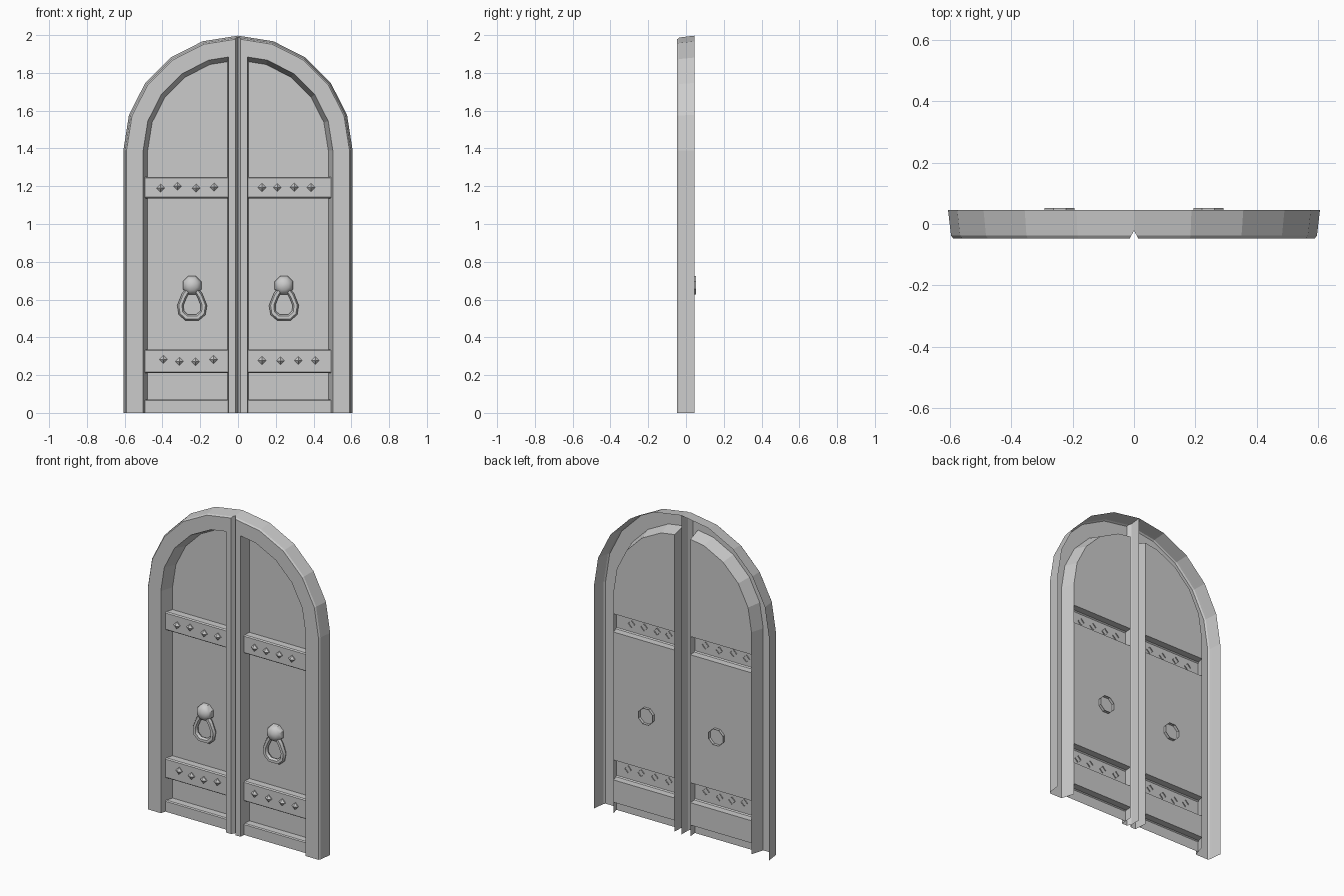
import bpy, bmesh
from math import sin, cos, pi, hypot

if "Cube" in bpy.data.objects:
    bpy.data.objects.remove(bpy.data.objects["Cube"])

SPRING = 1.39            # height where the arch starts
PANEL_Y, FRONT_Y = 0.035, -0.047
BAND_Y = -0.015


def make(name, verts, faces, mirror=False, smooth=False, recalc=False):
    me = bpy.data.meshes.new(name)
    me.from_pydata(verts, [], faces)
    if recalc:
        bm = bmesh.new()
        bm.from_mesh(me)
        bmesh.ops.recalc_face_normals(bm, faces=bm.faces)
        bm.to_mesh(me)
        bm.free()
    ob = bpy.data.objects.new(name, me)
    bpy.context.collection.objects.link(ob)
    if smooth:
        bpy.ops.object.select_all(action='DESELECT')
        ob.select_set(True)
        bpy.context.view_layer.objects.active = ob
        bpy.ops.object.shade_smooth_by_angle(angle=0.7)
    if mirror:
        mod = ob.modifiers.new("Mirror", 'MIRROR')
        mod.use_mirror_merge = False
    return ob


def loft(rings, closed=True, loop=False, cap=False):
    """Quads between successive rings of equal length."""
    n, m = len(rings[0]), len(rings)
    verts = [v for r in rings for v in r]
    faces = []
    for i in range(m if loop else m - 1):
        for j in range(n if closed else n - 1):
            k, i2 = (j + 1) % n, (i + 1) % m
            faces.append((i * n + j, i * n + k, i2 * n + k, i2 * n + j))
    if cap:
        faces.append(tuple((m - 1) * n + j for j in range(n)))
    return verts, faces


def leaf_ring(r, xc, y):
    """Outline of one leaf: up the jamb, round the arch, down the middle."""
    arc = [(r * cos(a * pi / 10), y, SPRING + r * sin(a * pi / 10)) for a in range(5)]
    lx, _, lz = arc[-1]
    top = SPRING + r + (lz - SPRING - r) * xc / lx
    return [(r, y, 0)] + arc + [(xc, y, top), (xc, y, 0)]


# hollow frame with arch and centre stile, one per leaf
rings = [leaf_ring(*p) for p in (
    (0.607, 0.0, 0.045), (0.599, 0.0, -0.022), (0.597, 0.009, -0.038),
    (0.590, 0.014, FRONT_Y), (0.502, 0.050, FRONT_Y), (0.478, 0.055, PANEL_Y))]
make("door_frame", *loft(rings, closed=False), mirror=True)

# panel sheet with pressed-out bottom rail and two bands
profile = [(BAND_Y, 0), (BAND_Y, 0.065), (BAND_Y + 0.007, 0.07), (PANEL_Y, 0.07)]
for z0, z1 in ((0.21, 0.335), (1.136, 1.25)):
    profile += [(PANEL_Y, z0), (BAND_Y + 0.007, z0), (BAND_Y, z0 + 0.006),
                (BAND_Y, z1 - 0.006), (BAND_Y + 0.007, z1), (PANEL_Y, z1)]
profile.append((PANEL_Y, SPRING))
rows = []
for y, z in profile:
    t = (PANEL_Y - y) / (PANEL_Y - FRONT_Y)
    rows.append([(0.055 - 0.005 * t, y, z), (0.478 + 0.024 * t, y, z)])
verts, faces = loft(rows, closed=False)
base = len(verts)
arch = leaf_ring(0.478, 0.055, PANEL_Y)[2:-1]
verts += arch
faces.append((base - 2, base - 1) + tuple(range(base, base + len(arch))))
make("door_panel", verts, faces, mirror=True)


def disc(x, z, y, r, n, off):
    return [(x + r * cos(off + 2 * pi * j / n), y, z + r * sin(off + 2 * pi * j / n))
            for j in range(n)]


# pyramid studs on the bands
studs = [(-0.41, 1.19), (-0.32, 1.2), (-0.222, 1.19), (-0.127, 1.195),
         (0.127, 1.193), (0.208, 1.193), (0.298, 1.195), (0.386, 1.193),
         (-0.395, 0.283), (-0.31, 0.273), (-0.225, 0.271), (-0.13, 0.283),
         (0.127, 0.278), (0.225, 0.276), (0.319, 0.277), (0.409, 0.277)]
for x, z in studs:
    sections = [disc(x, z, y, r, 4, 0) for y, r in
                ((BAND_Y + 0.006, 0.022), (BAND_Y - 0.006, 0.022), (BAND_Y - 0.02, 0.003))]
    make("stud", *loft(sections, cap=True))

# domed knobs, open at the back
KX, KZ = 0.243, 0.675
sections = [disc(KX, KZ, y, r, 8, pi / 8) for y, r in
            ((0.053, 0.053), (0.022, 0.053), (0.0, 0.044), (-0.012, 0.027), (-0.017, 0.008))]
make("knob", *loft(sections, cap=True), mirror=True, smooth=True)

# pear-shaped pull rings
half = [(0.018, 0.655), (0.042, 0.62), (0.062, 0.57), (0.057, 0.53), (0.028, 0.504)]
path = half + [(-x, z) for x, z in reversed(half)]
tube = []
for x, z in path:
    dx, dz = x, z - 0.575
    d = hypot(dx, dz)
    tube.append([(KX + x + 0.017 * cos(t) * dx / d, 0.015 + 0.017 * sin(t),
                  z + 0.017 * cos(t) * dz / d)
                 for t in (2 * pi * j / 6 for j in range(6))])
make("pull_ring", *loft(tube, loop=True), mirror=True, smooth=True, recalc=True)
